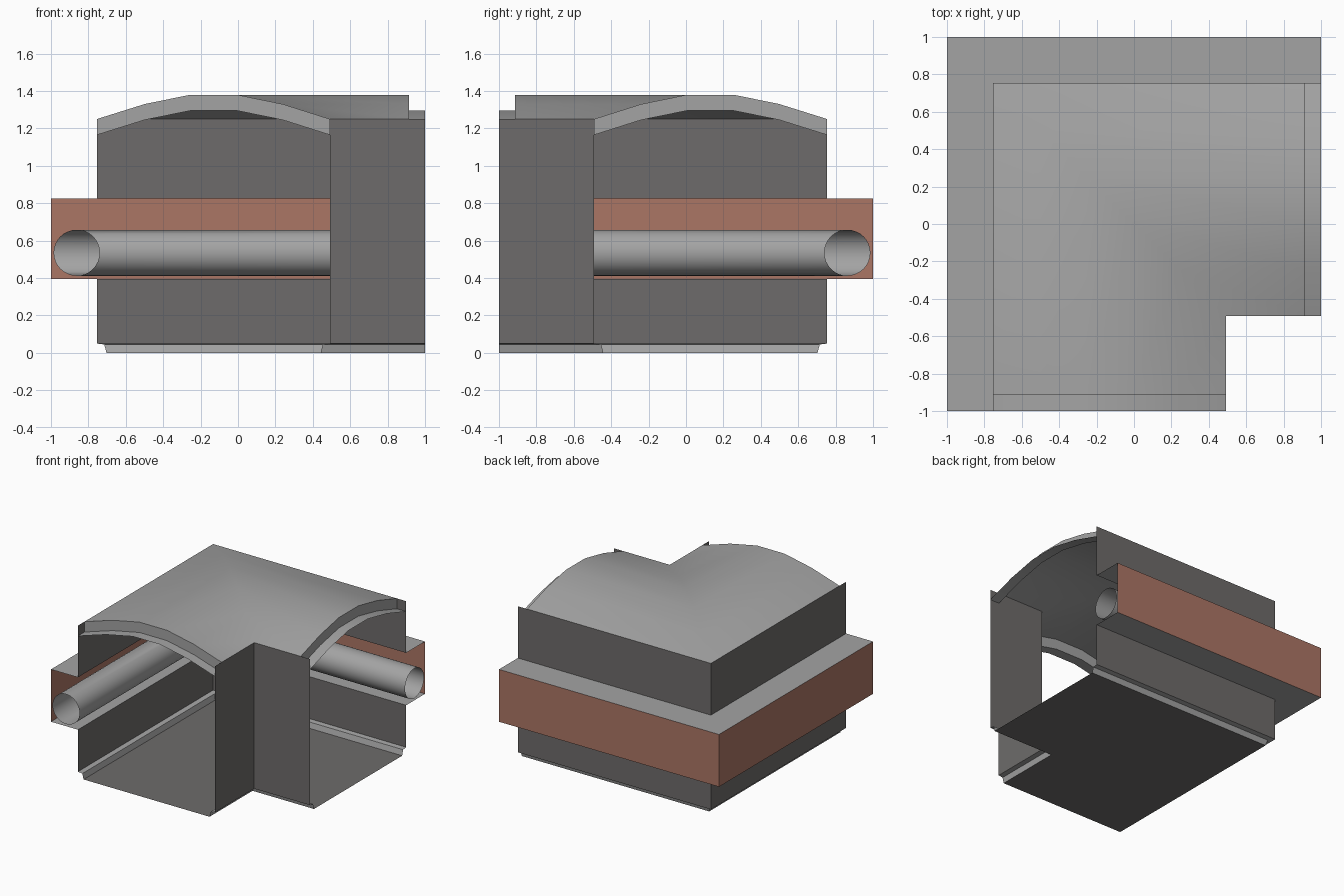
import bpy, math

if "Cube" in bpy.data.objects:
    bpy.data.objects.remove(bpy.data.objects["Cube"])

OUT, INN = -0.755, 0.492      # outer and inner wall offsets across the corridor
RIM, END = 0.915, 1.0         # where the roof steps down, and the open ends
DROP = 0.085                  # height of the roof step


def material(name, rgb):
    m = bpy.data.materials.new(name)
    m.diffuse_color = (*rgb, 1)
    m.use_nodes = True
    m.node_tree.nodes["Principled BSDF"].inputs["Base Color"].default_value = m.diffuse_color
    return m


light = material("light_grey", (0.37, 0.37, 0.37))
dark = material("dark_grey", (0.155, 0.148, 0.145))
clay = material("terracotta", (0.41, 0.18, 0.13))


def make(name, verts, faces, mat):
    me = bpy.data.meshes.new(name)
    me.from_pydata(verts, [], faces)
    me.materials.append(mat)
    ob = bpy.data.objects.new(name, me)
    bpy.context.collection.objects.link(ob)
    bpy.context.view_layer.objects.active = ob
    ob.select_set(True)
    bpy.ops.object.shade_smooth_by_angle(angle=math.radians(30))
    ob.select_set(False)
    return ob


def bridge(name, rings, mat, closed=False):
    n = len(rings[0])
    verts = [v for r in rings for v in r]
    faces = []
    for j in range(len(rings) - 1):
        for k in range(n if closed else n - 1):
            a, b = j * n + k, j * n + (k + 1) % n
            faces.append((a, b, b + n, a + n))
    return make(name, verts, faces, mat)


def front_ring(profile, e):
    return [(u, -e, z) for u, z in profile]


def side_ring(profile, e):
    return [(e, -u, z) for u, z in profile]


def sweep(name, profile, mat, e=END, closed=False):
    """Run a cross-section (offset, height) round the mitred corner."""
    corner = [(u, -u, z) for u, z in profile]
    return bridge(name, [front_ring(profile, e), corner, side_ring(profile, e)], mat, closed)


# Walls and floor
sweep("outer_wall_lower", [(OUT, 0.05), (OUT, 0.395)], dark)
sweep("outer_wall_upper", [(OUT, 0.825), (OUT, 1.25)], dark)
sweep("inner_wall", [(INN, 1.25), (INN, 0.05)], dark)
sweep("floor", [(0.442, 0), (-0.703, 0)], dark)

# Skirting between floor and walls
sweep("outer_skirting", [(-0.703, 0), (-0.715, 0.045), (OUT, 0.05)], light)
sweep("inner_skirting", [(INN, 0.05), (0.453, 0.045), (0.442, 0)], light)

# Pipe niche along the outer wall
sweep("niche_bottom", [(OUT, 0.395), (-1, 0.395)], light)
sweep("niche_panel", [(-1, 0.395), (-1, 0.825)], clay)
sweep("niche_top", [(-1, 0.825), (OUT, 0.825)], light)

# Hollow pipe
pipe = [(-0.863 + 0.123 * math.cos(a), 0.535 + 0.123 * math.sin(a))
        for a in (-math.tau * i / 32 for i in range(32))]
sweep("pipe", pipe, light, closed=True)

# Arched roof, with a lowered lip at both open ends
arch = [(OUT, 1.25), (-0.5, 1.33), (-0.255, 1.38), (-0.005, 1.38), (0.24, 1.33), (INN, 1.25)]
low = [(u, z - DROP) for u, z in arch]
sweep("roof", arch, light, e=RIM)
bridge("front_roof_rim", [front_ring(low, RIM), front_ring(arch, RIM)], light)
bridge("side_roof_rim", [side_ring(arch, RIM), side_ring(low, RIM)], light)
bridge("front_roof_lip", [front_ring(low, END), front_ring(low, RIM)], light)
bridge("side_roof_lip", [side_ring(low, RIM), side_ring(low, END)], light)
